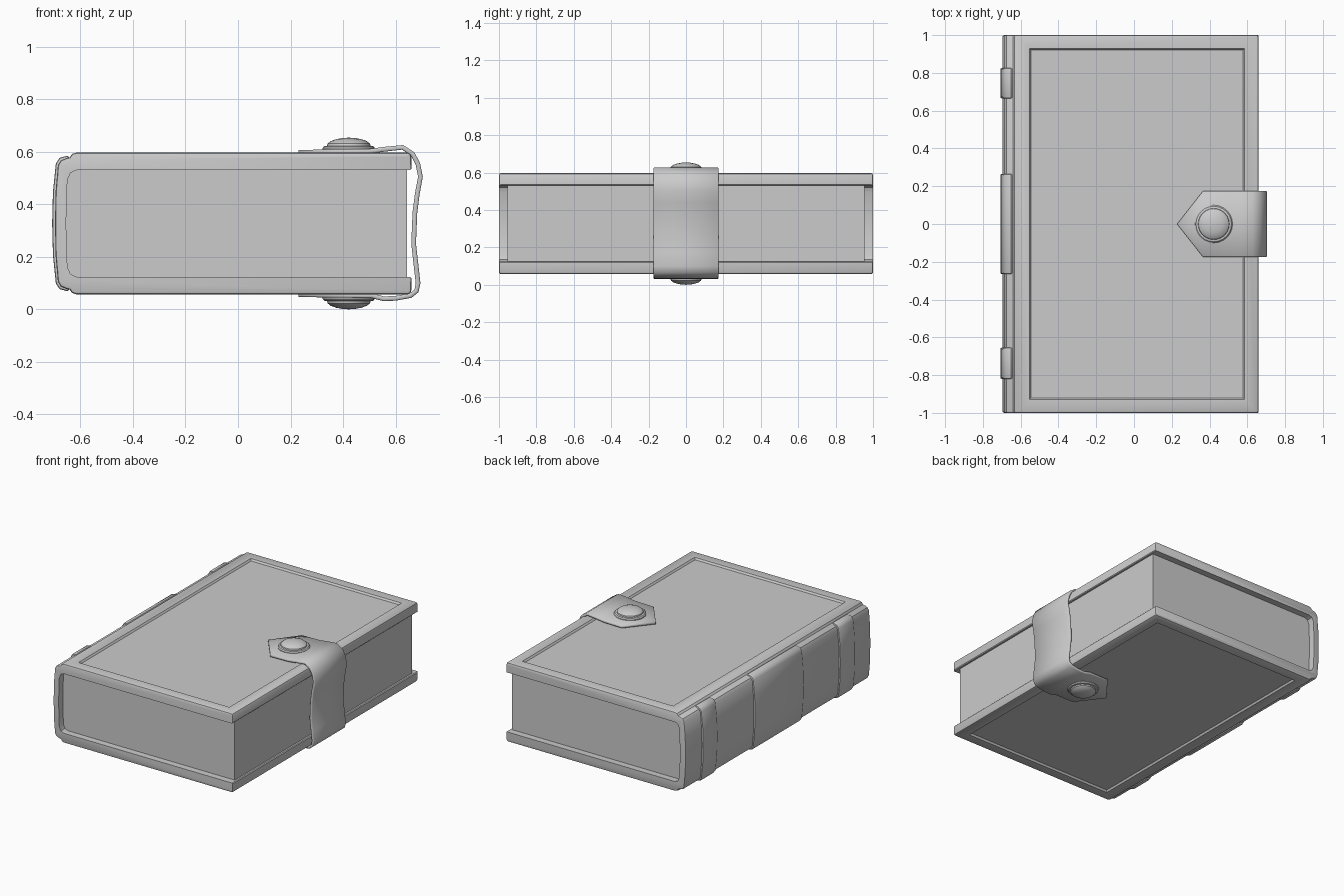
import bpy, bmesh, math

if "Cube" in bpy.data.objects:
    bpy.data.objects.remove(bpy.data.objects["Cube"])

ZC = 0.327  # mid height of the book


def finish(name, bm, angle=35):
    bmesh.ops.recalc_face_normals(bm, faces=bm.faces)
    me = bpy.data.meshes.new(name)
    bm.to_mesh(me)
    bm.free()
    ob = bpy.data.objects.new(name, me)
    bpy.context.collection.objects.link(ob)
    bpy.ops.object.select_all(action='DESELECT')
    ob.select_set(True)
    bpy.context.view_layer.objects.active = ob
    bpy.ops.object.shade_smooth_by_angle(angle=math.radians(angle))
    return ob


def prism(profile, y0, y1):
    # extrude an xz outline along y
    bm = bmesh.new()
    a = [bm.verts.new((x, y0, z)) for x, z in profile]
    b = [bm.verts.new((x, y1, z)) for x, z in profile]
    bm.faces.new(a)
    bm.faces.new(b[::-1])
    n = len(a)
    for i in range(n):
        j = (i + 1) % n
        bm.faces.new((a[i], b[i], b[j], a[j]))
    bmesh.ops.recalc_face_normals(bm, faces=bm.faces)
    return bm


def mirrored(half):
    # complete an upper-half outline (x, height above mid) with its lower half
    return [(x, ZC + h) for x, h in half] + [(x, ZC - h) for x, h in half[::-1] if h > 0]


# cover: C-shaped board and spine, with recessed panels on both boards
outer = mirrored([(0.66, 0.208), (0.66, 0.256), (0.656, 0.266), (0.646, 0.27), (-0.615, 0.27),
                  (-0.632, 0.265), (-0.641, 0.252), (-0.652, 0.25), (-0.675, 0.24),
                  (-0.686, 0.222), (-0.695, 0.12), (-0.697, 0)])
inner = mirrored([(0.655, 0.203), (-0.615, 0.203), (-0.638, 0.193), (-0.65, 0.165), (-0.655, 0.0)])
bm = prism(outer + inner[::-1], -1, 1)
out_set = {(round(x, 4), round(z, 4)) for x, z in outer}
rim = [e for e in bm.edges
       if abs(e.verts[0].co.y - e.verts[1].co.y) < 1e-6
       and all((round(v.co.x, 4), round(v.co.z, 4)) in out_set for v in e.verts)]
bmesh.ops.bevel(bm, geom=rim, offset=0.01, segments=2, profile=0.5, affect='EDGES')
for s in (1, -1):
    f = max((f for f in bm.faces if f.normal.z * s > 0.99), key=lambda f: f.calc_center_median().z * s + f.calc_area())
    bmesh.ops.inset_region(bm, faces=[f], thickness=0.086, depth=0)
    bmesh.ops.inset_region(bm, faces=[f], thickness=0.012, depth=-0.012)
finish("cover", bm, 30)

# page block
pages = mirrored([(0.644, 0.206), (-0.615, 0.206), (-0.638, 0.195), (-0.652, 0.165), (-0.657, 0.0)])
finish("pages", prism(pages, -0.955, 0.955))

# raised spine bands
band = mirrored([(-0.641, 0.25), (-0.65, 0.258), (-0.68, 0.25), (-0.694, 0.228), (-0.705, 0.12), (-0.708, 0)])
for i, (y0, y1) in enumerate(((-0.82, -0.655), (-0.265, 0.265), (0.665, 0.825))):
    bm = prism(band, y0, y1)
    ends = [e for e in bm.edges if abs(e.verts[0].co.y - e.verts[1].co.y) < 1e-6
            and min(v.co.x for v in e.verts) < -0.645]
    bmesh.ops.bevel(bm, geom=ends, offset=0.008, segments=2, profile=0.5, affect='EDGES')
    finish(f"spine_band_{i + 1}", bm, 40)

# strap: pointed ribbon wrapped round the fore edge, (x, z) centre line
path = [(0.228, 0.598), (0.365, 0.6), (0.5, 0.602), (0.56, 0.61), (0.627, 0.617), (0.665, 0.592),
        (0.685, 0.555), (0.695, 0.505), (0.683, 0.44), (0.674, 0.37), (0.669, 0.25), (0.678, 0.17),
        (0.686, 0.1), (0.68, 0.07), (0.657, 0.052), (0.6, 0.042), (0.555, 0.04), (0.51, 0.052),
        (0.365, 0.054), (0.228, 0.056)]
bm = bmesh.new()
rows = []
for i, (x, z) in enumerate(path):
    ys = (0,) if i in (0, len(path) - 1) else (-0.174, 0, 0.174)
    rows.append([bm.verts.new((x, y, z)) for y in ys])
for a, b in zip(rows, rows[1:]):
    if len(a) == 1:
        a, b = b, a
    for k in range(2):
        if len(b) == 1:
            bm.faces.new((a[k], a[k + 1], b[0]))
        else:
            bm.faces.new((a[k], a[k + 1], b[k + 1], b[k]))
strap = finish("strap", bm, 50)
sol = strap.modifiers.new("thickness", 'SOLIDIFY')
sol.thickness = 0.018
sol.offset = 0
bev = strap.modifiers.new("soft_edge", 'BEVEL')
bev.width = 0.004
bev.segments = 1
bev.limit_method = 'ANGLE'
bev.angle_limit = math.radians(60)

# domed studs on both sides of the strap: (radius, height above mid)
stud = [(0.1, 0.265), (0.1, 0.287), (0.094, 0.294), (0.083, 0.296), (0.081, 0.304),
        (0.068, 0.314), (0.048, 0.321), (0.024, 0.3255)]
N = 24
for name, s in (("top_stud", 1), ("bottom_stud", -1)):
    bm = bmesh.new()
    rings = [[bm.verts.new((0.422 + r * math.cos(2 * math.pi * k / N), r * math.sin(2 * math.pi * k / N), ZC + s * h))
              for k in range(N)] for r, h in stud]
    for a, b in zip(rings, rings[1:]):
        for k in range(N):
            m = (k + 1) % N
            bm.faces.new((a[k], a[m], b[m], b[k]))
    tip = bm.verts.new((0.422, 0, ZC + s * 0.327))
    for k in range(N):
        bm.faces.new((rings[-1][k], rings[-1][(k + 1) % N], tip))
    bm.faces.new(rings[0])
    finish(name, bm, 35)
